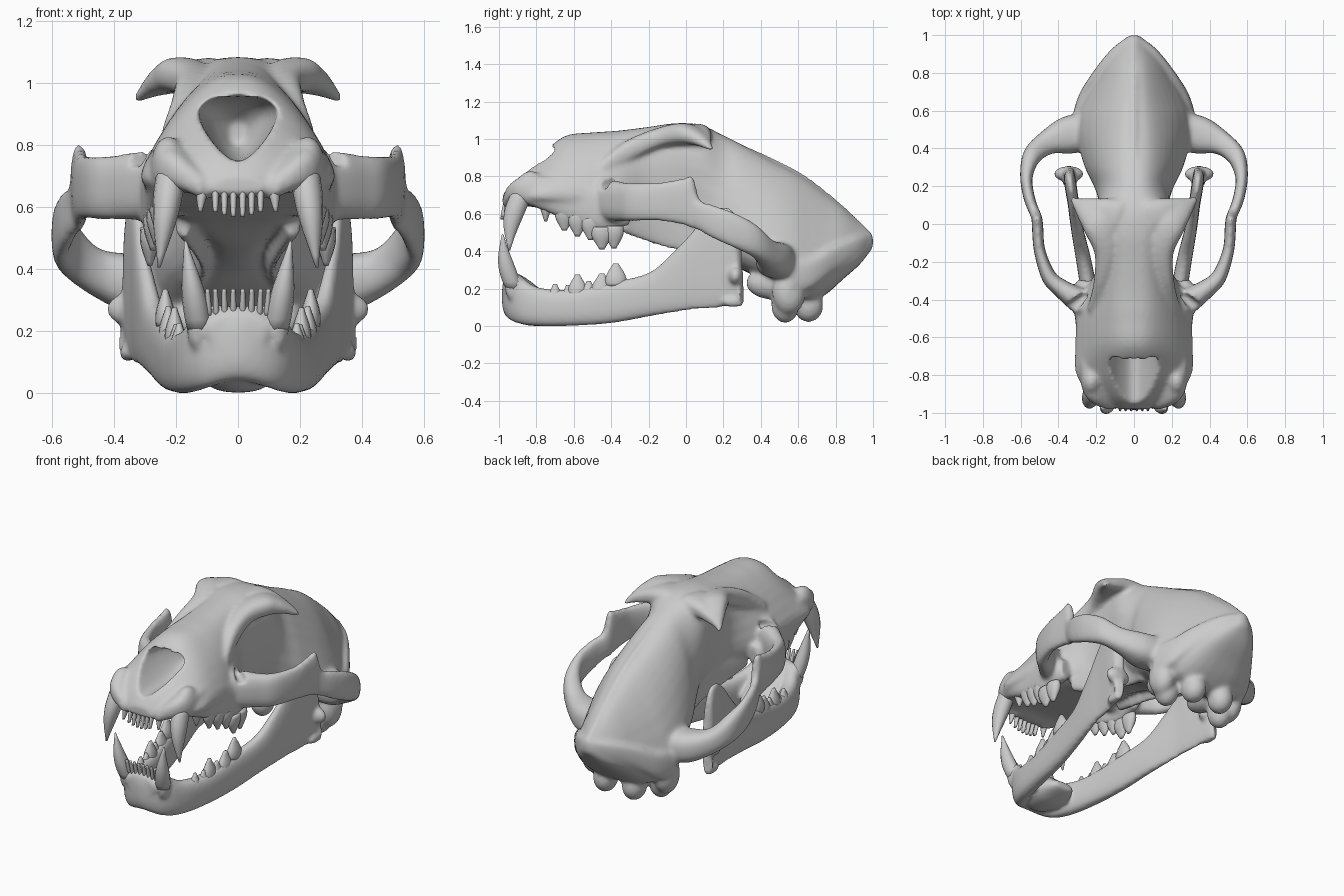
import bpy, bmesh, math
from mathutils import Vector, Matrix

cube = bpy.data.objects.get("Cube")
if cube:
    bpy.data.objects.remove(cube, do_unlink=True)


def material(name, rgb):
    m = bpy.data.materials.new(name)
    m.use_nodes = True
    m.diffuse_color = (*rgb, 1)
    m.node_tree.nodes["Principled BSDF"].inputs["Base Color"].default_value = (*rgb, 1)
    return m


bone = material("pale grey bone", (0.6, 0.6, 0.6))


def spow(v, e):
    return math.copysign(abs(v) ** e, v)


def resample(rows, steps=5):
    """Smooth curve through every row of numbers."""
    out = []
    for i in range(len(rows) - 1):
        a, b, c, d = (rows[max(0, min(len(rows) - 1, i + k))] for k in (-1, 0, 1, 2))
        for s in range(steps):
            t = s / steps
            out.append([q + 0.5 * t * (r - p + t * (2*p - 5*q + 4*r - w + t * (3*(q - r) + w - p)))
                        for p, q, r, w in zip(a, b, c, d)])
    return out + [list(rows[-1])]


def skin(bm, rings):
    loops = [[bm.verts.new(p) for p in ring] for ring in rings]
    n = len(loops[0])
    faces = [bm.faces.new((a[k], a[(k + 1) % n], b[(k + 1) % n], b[k]))
             for a, b in zip(loops, loops[1:]) for k in range(n)]
    faces += [bm.faces.new(loops[0][::-1]), bm.faces.new(loops[-1])]
    bmesh.ops.recalc_face_normals(bm, faces=faces)


def sweep(bm, rows, side=1, n=24, e=0.8):
    """Upright sections: x, y, bottom, top, lower half width, upper half width."""
    rows = resample([(*r, r[4]) if len(r) == 5 else r for r in rows])
    rings = []
    for i, (x, y, lo, hi, wl, wu) in enumerate(rows):
        p, q = rows[max(i - 1, 0)], rows[min(i + 1, len(rows) - 1)]
        t = Vector((q[0] - p[0], q[1] - p[1])).normalized()
        ring = []
        for k in range(n):
            a = math.tau * k / n
            v = spow(math.sin(a), e)
            w = max(0.004, wl + (wu - wl) * (v + 1) / 2) * spow(math.cos(a), e)
            ring.append((side * (x + t.y * w), y - t.x * w, (lo + hi) / 2 + v * (hi - lo) / 2))
        rings.append(ring)
    skin(bm, rings)


def lump(bm, centre, radii, side=1):
    c = (centre[0] * side, *centre[1:])
    bmesh.ops.create_icosphere(bm, subdivisions=3, radius=1,
                               matrix=Matrix.Translation(c) @ Matrix.Diagonal((*radii, 1)))


def finish(bm, name):
    me = bpy.data.meshes.new(name)
    bm.to_mesh(me)
    bm.free()
    me.materials.append(bone)
    me.shade_smooth()
    ob = bpy.data.objects.new(name, me)
    bpy.context.collection.objects.link(ob)
    return ob


def fuse(ob, cutter=None, voxel=0.011, rounds=8):
    """Melt overlapping pieces into one bone, carving out hollows."""
    def melt():
        r = ob.modifiers.new("melt", "REMESH")
        r.mode, r.voxel_size, r.use_smooth_shade = "VOXEL", voxel, True
    melt()
    if cutter:
        cutter.hide_render = True
        b = ob.modifiers.new("hollow", "BOOLEAN")
        b.operation, b.solver, b.object = "DIFFERENCE", "MANIFOLD", cutter
        melt()
    s = ob.modifiers.new("soften", "SMOOTH")
    s.factor, s.iterations = 0.5, rounds
    baked = bpy.data.meshes.new_from_object(ob.evaluated_get(bpy.context.evaluated_depsgraph_get()))
    ob.modifiers.clear()
    ob.data = baked
    baked.shade_smooth()
    if cutter:
        bpy.data.objects.remove(cutter, do_unlink=True)


# Cranium: muzzle, forehead and braincase in one sweep
bm = bmesh.new()
sweep(bm, [(0, -.98, .64, .70, .1, .06), (0, -.93, .63, .77, .2, .11), (0, -.86, .64, .84, .34, .12),
           (0, -.78, .63, .91, .4, .13), (0, -.65, .6, 1.015, .4, .13), (0, -.5, .57, 1.035, .38, .15),
           (0, -.36, .54, 1.045, .32, .16), (0, -.2, .48, 1.065, .18, .17), (0, -.05, .44, 1.085, .14, .2),
           (0, .08, .4, 1.075, .16, .21), (0, .2, .34, 1.02, .25, .15), (0, .3, .3, .97, .32, .15),
           (0, .45, .22, .89, .38, .15), (0, .57, .15, .83, .39, .14), (0, .66, .12, .775, .36, .12),
           (0, .75, .17, .705, .3, .1), (0, .84, .25, .635, .23, .08), (0, .93, .33, .545, .14, .05),
           (0, 1, .42, .49, .03, .02)], n=32, e=.75)
# Ridge along the top of the braincase
sweep(bm, [(0, .35, .85, .95, .02), (0, .6, .7, .83, .02), (0, .8, .55, .68, .02), (0, .99, .42, .5, .02)])
for s in (1, -1):
    # Flared crest around the back of the skull
    sweep(bm, [(0, .98, .42, .5, .025), (.1, .91, .37, .48, .025), (.2, .785, .29, .43, .025),
               (.265, .67, .2, .37, .03), (.29, .55, .17, .36, .04)], s)
    # Cheek arch, with its upward spur
    sweep(bm, [(.18, -.46, .57, .82, .08), (.28, -.41, .56, .79, .07), (.38, -.345, .56, .77, .05),
               (.45, -.28, .56, .765, .04), (.5, -.14, .56, .77, .03), (.51, -.02, .54, .79, .03),
               (.515, .035, .52, .8, .028), (.53, .07, .51, .68, .028), (.555, .14, .47, .65, .03),
               (.57, .25, .42, .61, .033), (.54, .36, .37, .55, .05), (.46, .43, .31, .47, .065),
               (.35, .47, .26, .45, .1), (.2, .5, .26, .45, .1)], s)
    # Brow edge running out to its hook
    sweep(bm, [(.22, -.46, .78, .88, .03), (.175, -.32, .87, .99, .04), (.15, -.15, .95, 1.06, .06),
               (.19, -.01, .97, 1.085, .08), (.25, .065, .965, 1.05, .06), (.305, .115, .945, .995, .03),
               (.335, .14, .935, .95, .01)], s)
    sweep(bm, [(.08, .04, .95, 1.085, .1), (.17, .07, .97, 1.07, .07), (.25, .1, .96, 1.03, .04),
               (.3, .12, .95, .99, .02)], s)
    # Tooth-bearing edge of the upper jaw
    sweep(bm, [(.1, -.95, .62, .7, .04), (.2, -.89, .66, .79, .06), (.24, -.77, .62, .8, .05),
               (.255, -.6, .55, .78, .045), (.275, -.45, .51, .74, .04), (.26, -.3, .54, .66, .04)], s)
    lump(bm, (.225, -.83, .74), (.055, .08, .09), s)
    # Palate wings, ear capsules and rear knuckles
    sweep(bm, [(.18, -.34, .5, .66, .03), (.13, -.15, .43, .65, .02), (.11, .05, .38, .6, .02),
               (.14, .25, .32, .5, .03)], s)
    lump(bm, (.15, .47, .23), (.08, .15, .09), s)
    lump(bm, (.25, .55, .18), (.07, .09, .12), s)
    lump(bm, (.2, .53, .11), (.07, .075, .095), s)
    lump(bm, (.1, .655, .11), (.07, .08, .09), s)
cranium = finish(bm, "cranium")

# Hollows: nose opening and the small opening ahead of each eye
bm = bmesh.new()
sweep(bm, [(0, -1.1, .75, .96, .05, .17), (0, -.75, .75, .96, .05, .17), (0, -.58, .77, .94, .05, .12),
           (0, -.48, .8, .88, .03, .03)])
for s in (1, -1):
    sweep(bm, [(.42, -.5, .725, .8, .03), (.33, -.44, .73, .8, .03), (.25, -.37, .74, .79, .02)], s)
fuse(cranium, finish(bm, "hollow_cutter"))

# Lower jaw: one sweep from hinge to hinge around the chin
half = [(.36, .3, .1, .2, .03), (.355, .29, .1, .36, .03), (.345, .27, .11, .58, .03), (.335, .2, .1, .64, .032),
        (.32, .1, .09, .585, .03), (.31, .02, .085, .49, .03), (.29, -.08, .07, .385, .035),
        (.265, -.2, .05, .285, .04), (.23, -.4, .015, .235, .045), (.195, -.62, .0, .195, .048),
        (.155, -.8, .0, .21, .05), (.1, -.9, .015, .28, .05)]
bm = bmesh.new()
sweep(bm, half + [(0, -.935, .04, .28, .05)] + [(-r[0], *r[1:]) for r in half[::-1]])
sweep(bm, [(0, -.975, .12, .25, .06, .12), (0, -.9, .02, .28, .1, .15), (0, -.78, .0, .2, .13),
           (0, -.68, .02, .12, .1), (0, -.62, .04, .08, .06)])
for s in (1, -1):
    lump(bm, (.345, .265, .27), (.08, .042, .055), s)
    lump(bm, (.355, .25, .13), (.028, .06, .03), s)
    lump(bm, (.13, -.92, .21), (.035, .05, .08), s)
fuse(finish(bm, "lower_jaw"))


def tooth(bm, base, tip, rx, ry, side=1, bow=0, blunt=0.1):
    """Tapering tooth, bowed along y, with a sharp or blunt tip."""
    a, b = Vector(base), Vector(tip)
    rings = []
    for i in range(9):
        t = i / 8
        c = a.lerp(b, t) + Vector((0, bow * math.sin(math.pi * t), 0))
        f = blunt + (1 - blunt) * (1 - t ** 1.7) * (1 + 0.3 * math.sin(math.pi * t))
        rings.append([(side * (c.x + rx * f * math.cos(k * math.tau / 14)),
                       c.y + ry * f * math.sin(k * math.tau / 14), c.z) for k in range(14)])
    skin(bm, rings)


# Fangs
for label, base, tip, rx, ry, bow in [
        ("upper_fang", (.215, -.87, .73), (.255, -.945, .405), .044, .055, -.02),
        ("lower_fang", (.125, -.92, .2), (.17, -.98, .49), .038, .045, -.015)]:
    bm = bmesh.new()
    for s in (1, -1):
        tooth(bm, base, tip, rx, ry, s, bow)
    finish(bm, label + "s")

# Front nippers
bm = bmesh.new()
for s in (1, -1):
    for x, low in ((.015, .57), (.044, .575), (.073, .585)):
        tooth(bm, (x, -.955, .67), (x, -.98, low), .011, .017, s, blunt=.7)
    tooth(bm, (.113, -.935, .7), (.122, -.965, .585), .02, .025, s, blunt=.3)
finish(bm, "upper_nippers")
bm = bmesh.new()
for s in (1, -1):
    for x in (.015, .043, .07, .094):
        tooth(bm, (x, -.945, .25), (x * 1.05, -.97, .335), .01, .014, s, blunt=.7)
finish(bm, "lower_nippers")

# Cheek teeth: rows of cusps given as x, y, tip height, length
cusps = {"upper_cheek_teeth": (.12, [(.235, -.75, .56, .03), (.255, -.65, .51, .05), (.265, -.58, .48, .05),
                                    (.275, -.51, .46, .05), (.285, -.45, .41, .055), (.285, -.385, .415, .05)]),
         "lower_cheek_teeth": (-.12, [(.19, -.7, .225, .04), (.2, -.63, .22, .04), (.205, -.58, .275, .05),
                                     (.215, -.52, .24, .045), (.225, -.45, .28, .055), (.235, -.375, .335, .055)])}
for label, (rise, row) in cusps.items():
    bm = bmesh.new()
    for s in (1, -1):
        for x, y, z, r in row:
            tooth(bm, (x, y, z + rise), (x, y, z), .03, r, s, blunt=.25)
    finish(bm, label)
